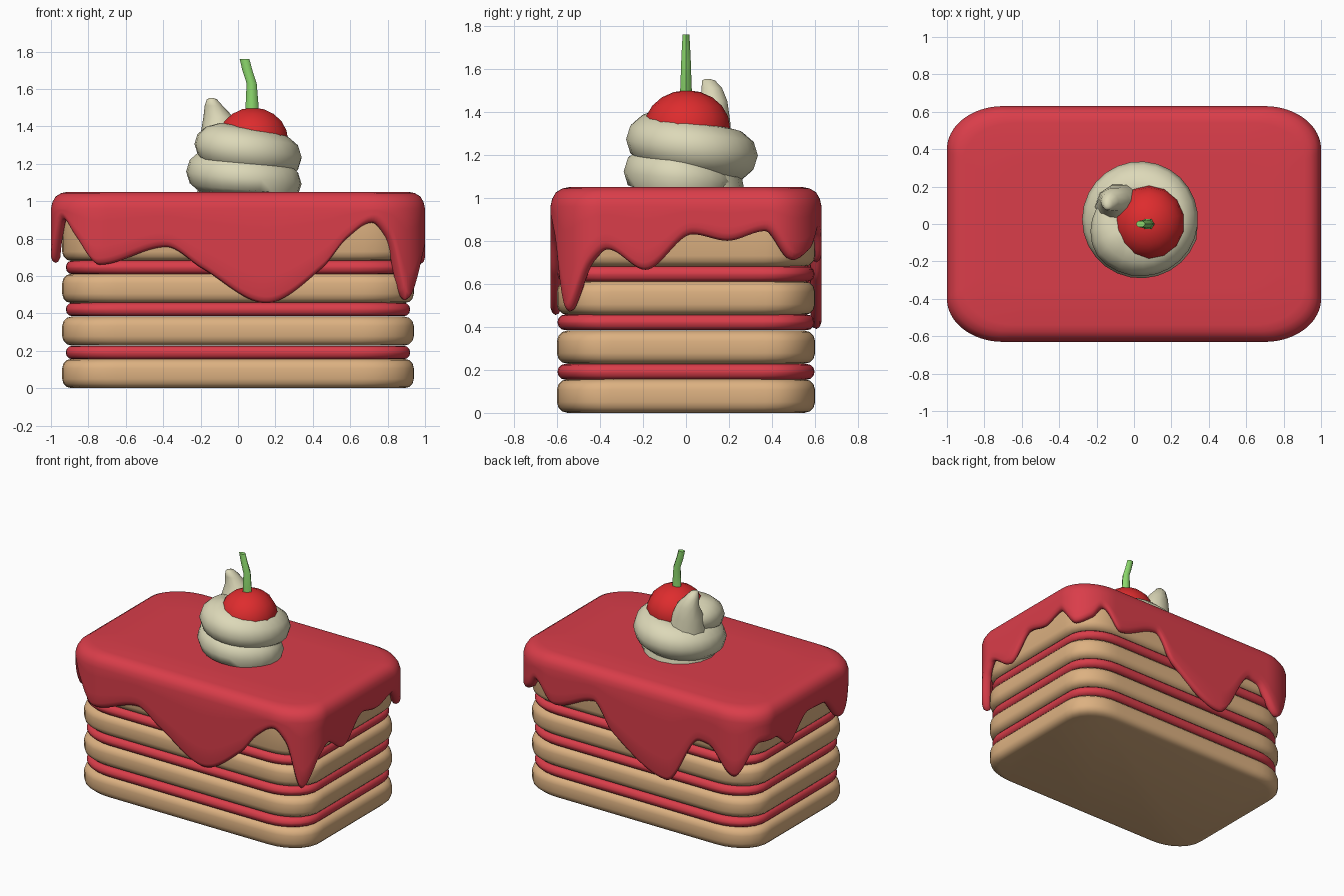
import bpy, bmesh, math
from mathutils import Vector

if "Cube" in bpy.data.objects:
    bpy.data.objects.remove(bpy.data.objects["Cube"])


def material(name, rgb):
    m = bpy.data.materials.new(name)
    m.diffuse_color = (*rgb, 1)
    m.use_nodes = True
    m.node_tree.nodes["Principled BSDF"].inputs["Base Color"].default_value = m.diffuse_color
    return m


RED = material("berry_glaze", (0.70, 0.047, 0.068))
SPONGE = material("sponge", (0.72, 0.44, 0.22))
CREAM = material("whipped_cream", (0.72, 0.69, 0.48))
CHERRY = material("cherry_red", (0.73, 0.025, 0.027))
GREEN = material("stem_green", (0.26, 0.68, 0.15))


def loft(name, rings, mat, angle=50):
    """Skin a list of equal-length rings and cap both ends."""
    bm = bmesh.new()
    vs = [[bm.verts.new(p) for p in r] for r in rings]
    n = len(vs[0])
    for a, b in zip(vs, vs[1:]):
        for i in range(n):
            j = (i + 1) % n
            bm.faces.new((a[i], a[j], b[j], b[i]))
    bm.faces.new(vs[0])
    bm.faces.new(vs[-1])
    bmesh.ops.recalc_face_normals(bm, faces=bm.faces)
    me = bpy.data.meshes.new(name)
    bm.to_mesh(me)
    bm.free()
    ob = bpy.data.objects.new(name, me)
    bpy.context.collection.objects.link(ob)
    me.materials.append(mat)
    bpy.ops.object.select_all(action='DESELECT')
    ob.select_set(True)
    bpy.context.view_layer.objects.active = ob
    bpy.ops.object.shade_smooth_by_angle(angle=math.radians(angle))
    return ob


def outline(hw, hd, rx, ry, n):
    """Counter-clockwise rectangle with elliptical corners, evenly sampled."""
    pts = []
    for k, (sx, sy) in enumerate([(1, -1), (1, 1), (-1, 1), (-1, -1)]):
        for i in range(25):
            a = math.radians(-90 + 90 * k + 90 * i / 24)
            pts.append(Vector((sx * (hw - rx) + rx * math.cos(a),
                               sy * (hd - ry) + ry * math.sin(a))))
    pts.append(pts[0])
    d = [0]
    for p, q in zip(pts, pts[1:]):
        d.append(d[-1] + (q - p).length)
    out, k = [], 0
    for i in range(n):
        s = d[-1] * i / n
        while d[k + 1] < s:
            k += 1
        out.append(pts[k].lerp(pts[k + 1], (s - d[k]) / max(d[k + 1] - d[k], 1e-9)))
    return out


# Cake layers: rounded sponge slabs with thin glaze between
def slab(name, hw, hd, z0, z1, r, mat):
    base = outline(hw, hd, 0.27, 0.21, 96)
    prof = [(r, z0)]
    for z, s in ((z0 + r, -1), (z1 - r, 1)):
        for a in ((60, 30, 0) if s < 0 else (0, 30, 60)):
            t = math.radians(a)
            prof.append((r - r * math.cos(t), z + s * r * math.sin(t)))
    prof.append((r, z1))
    loft(name, [[(p.x * (hw - i) / hw, p.y * (hd - i) / hd, z) for p in base]
                for i, z in prof], mat)


for k, (a, b) in enumerate([(0, 0.157), (0.228, 0.383), (0.455, 0.612), (0.68, 1.0)]):
    slab(f"sponge_layer_{k + 1}", 0.94, 0.6, a, b, 0.05, SPONGE)
for k, z in enumerate([0.155, 0.385, 0.61]):
    slab(f"glaze_layer_{k + 1}", 0.92, 0.597, z, z + 0.072, 0.033, RED)

# Glaze coat: drip edge heights at points around the outline, counter-clockwise
HW, HD, N = 1.0, 0.63, 400
drips = [(-.87, -.6, .80), (-.75, -.63, .66), (-.4, -.63, .755), (-.2, -.63, .64),
         (.15, -.63, .455), (.45, -.63, .64), (.6, -.63, .80), (.73, -.63, .885),
         (.82, -.61, .80), (.915, -.56, .47), (.985, -.45, .70), (1, -.38, .76),
         (1, -.2, .665), (1, .03, .83), (1, .2, .80), (1, .38, .845),
         (.96, .51, .71), (.87, .59, .76), (.8, .62, .84), (.65, .63, .70),
         (.32, .63, .81), (.16, .63, .62), (-.27, .63, .39), (-.55, .63, .75),
         (-.62, .63, .74), (-.82, .61, .55), (-.96, .5, .80), (-1, .38, .80),
         (-1, .23, .70), (-1, .0, .85), (-1, -.2, .84), (-.99, -.4, .67), (-.94, -.54, .90)]
base = outline(HW, HD, 0.3, 0.23, N)
knots = sorted((min(range(N), key=lambda i: (base[i] - Vector((x, y))).length), z)
               for x, y, z in drips)
knots = [(i - N, z) for i, z in knots[-2:]] + knots + [(i + N, z) for i, z in knots[:2]]


def slope(k):
    (i0, z0), (i1, z1), (i2, z2) = knots[k - 1:k + 2]
    a, b = (z1 - z0) / (i1 - i0), (z2 - z1) / (i2 - i1)
    return 2 * a * b / (a + b) if a * b > 0 else 0


def drip(i):
    for k in range(1, len(knots) - 2):
        (a, za), (b, zb) = knots[k], knots[k + 1]
        if a <= i <= b:
            h = b - a
            t = (i - a) / h
            return (za * (1 + 2 * t) * (1 - t) ** 2 + slope(k) * h * t * (1 - t) ** 2
                    + zb * t * t * (3 - 2 * t) + slope(k + 1) * h * t * t * (t - 1))
    return 0.8


low = [drip(i) for i in range(N)]
rings = []


def coat(inset, heights):
    rings.append([(p.x * (HW - inset) / HW, p.y * (HD - inset) / HD, z)
                  for p, z in zip(base, heights)])


for inset, z in [(0.3, 1.05), (0.09, 1.05), (0.055, 1.043), (0.025, 1.025),
                 (0.008, 0.995), (0, 0.96)]:
    coat(inset, [z] * N)
for f in (0.25, 0.5, 0.75, 1):
    coat(0, [0.96 + (z + 0.035 - 0.96) * f for z in low])
for inset, dz in [(0.007, 0.012), (0.022, 0), (0.038, 0.006), (0.05, 0.03)]:
    coat(inset, [z + dz for z in low])
coat(0.06, [0.98] * N)
loft("glaze_coat", rings, RED, 60)

# Whipped cream: a tube wound clockwise upward, with a core and a curled peak
rings = []
STEPS = 48
for k in range(STEPS + 1):
    t = k / STEPS
    a = math.radians(60 - 640 * t)
    rad = 0.175 - 0.02 * t
    z = 1.07 + 0.26 * t ** 1.1
    w = 0.145 * min(1, 0.3 + 6 * t, 0.4 + 5 * (1 - t))
    h = 0.125 * min(1, 0.3 + 6 * t, 0.4 + 5 * (1 - t))
    c = Vector((0.035, 0.025))
    rings.append([((c.x + math.cos(a) * (rad + w * math.cos(f))),
                   (c.y + math.sin(a) * (rad + w * math.cos(f))),
                   max(z + h * math.sin(f), 1.04))
                  for f in (2 * math.pi * i / 12 for i in range(12))])
loft("cream_swirl", rings, CREAM, 60)


def stack(name, spec, n, mat, angle=60):
    """Horizontal rings given as (x, y, z, radius_x, radius_y)."""
    loft(name, [[(x + rx * math.cos(2 * math.pi * i / n),
                  y + ry * math.sin(2 * math.pi * i / n), z) for i in range(n)]
                for x, y, z, rx, ry in spec], mat, angle)


stack("cream_core", [(.03, .02, 1.04, .25, .25), (.03, .02, 1.2, .22, .22),
                     (.03, .02, 1.33, .15, .15)], 16, CREAM)
stack("cream_peak", [(-.07, .09, 1.25, .14, .13), (-.09, .11, 1.36, .11, .10),
                     (-.105, .13, 1.45, .08, .065), (-.13, .12, 1.51, .048, .05),
                     (-.14, .105, 1.545, .027, .032), (-.142, .1, 1.553, .008, .01)],
      10, CREAM)

# Cherry and its bent stem
bpy.ops.mesh.primitive_uv_sphere_add(segments=14, ring_count=10, radius=1,
                                     location=(.08, .005, 1.325))
cherry = bpy.context.object
cherry.name = "cherry"
cherry.scale = (.193, .2, .175)
cherry.data.materials.append(CHERRY)
bpy.ops.object.shade_smooth_by_angle(angle=math.radians(60))
stack("cherry_stem", [(.075, 0, 1.46, .036, .034), (.075, 0, 1.52, .034, .03),
                      (.073, 0, 1.63, .027, .026), (.05, 0, 1.70, .027, .022),
                      (.035, 0, 1.76, .026, .018)], 6, GREEN)
